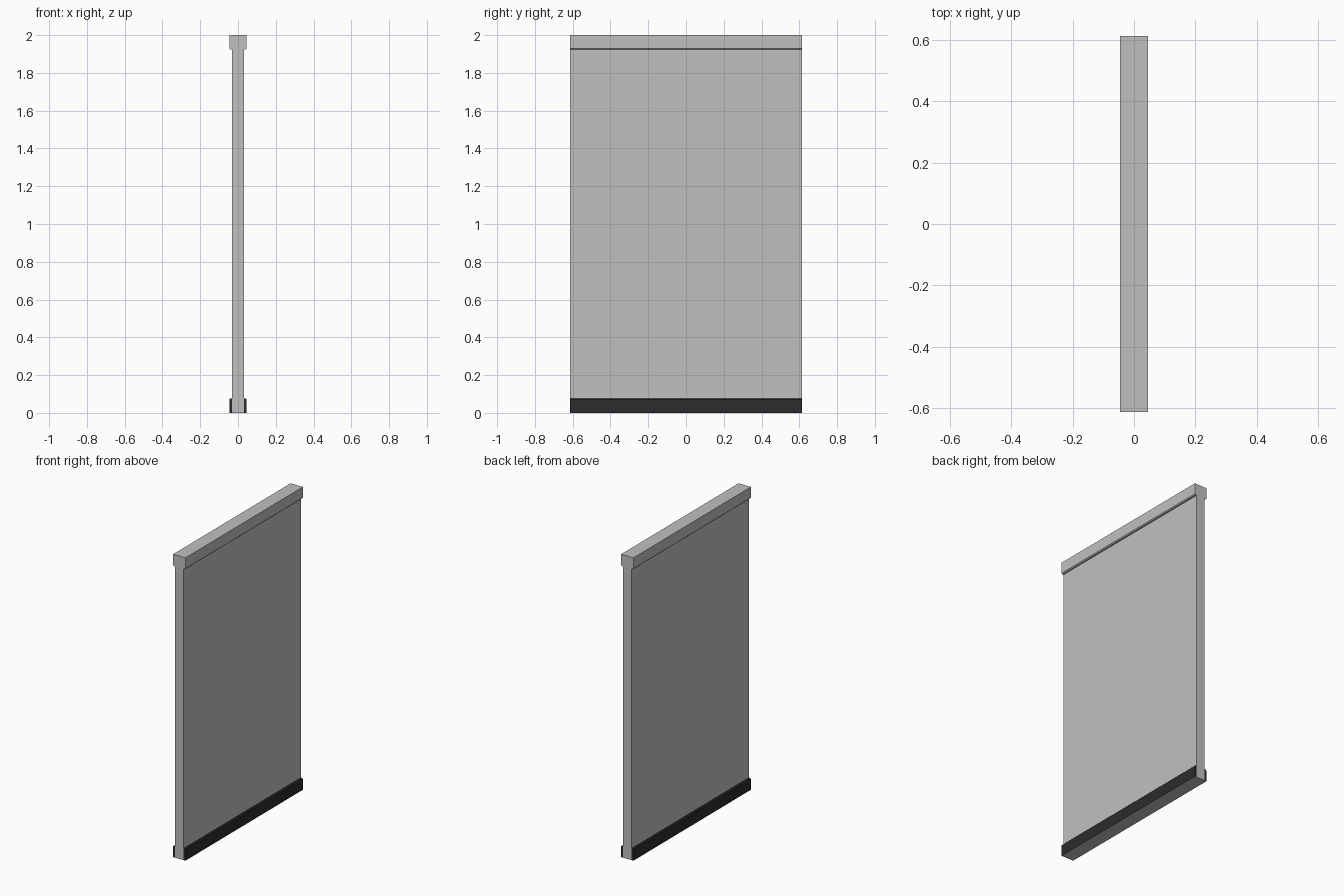
import bpy, bmesh

if "Cube" in bpy.data.objects:
    bpy.data.objects.remove(bpy.data.objects["Cube"])

HALF_LEN = 0.613   # half length along y
CORE = 0.031       # half thickness of the panel
RIM = 0.045        # half thickness of cap and skirting
BAND = 0.077       # height of cap and skirting
CH = 0.006         # small chamfer on the inner edge of the bands


def material(name, value):
    m = bpy.data.materials.new(name)
    m.diffuse_color = (value, value, value, 1)
    m.use_nodes = True
    m.node_tree.nodes["Principled BSDF"].inputs["Base Color"].default_value = m.diffuse_color
    return m


def extrude_profile(name, pts, mat):
    """Extrude an x-z outline along y over the full panel length."""
    bm = bmesh.new()
    face = bm.faces.new([bm.verts.new((x, -HALF_LEN, z)) for x, z in pts])
    ext = bmesh.ops.extrude_face_region(bm, geom=[face])
    moved = [g for g in ext["geom"] if isinstance(g, bmesh.types.BMVert)]
    bmesh.ops.translate(bm, verts=moved, vec=(0, 2 * HALF_LEN, 0))
    bmesh.ops.recalc_face_normals(bm, faces=bm.faces)
    mesh = bpy.data.meshes.new(name)
    bm.to_mesh(mesh)
    bm.free()
    mesh.materials.append(mat)
    ob = bpy.data.objects.new(name, mesh)
    bpy.context.collection.objects.link(ob)
    return ob


grey = material("light grey", 0.527)
dark = material("charcoal", 0.025)

# Panel and top cap as one T-shaped profile
half = [(CORE, 0), (CORE, 2 - BAND), (RIM - CH, 2 - BAND),
        (RIM, 2 - BAND + CH), (RIM, 2)]
extrude_profile("panel_with_cap",
                half + [(-x, z) for x, z in reversed(half)], grey)

# Dark skirting strip on each side of the foot
for side, s in (("right", 1), ("left", -1)):
    strip = extrude_profile(
        "skirting_" + side,
        [(s * CORE, 0), (s * RIM, 0), (s * RIM, BAND - CH),
         (s * (RIM - CH), BAND), (s * CORE, BAND)], dark)
    # Underside matches the panel
    strip.data.materials.append(grey)
    for p in strip.data.polygons:
        if p.normal.z < -0.9:
            p.material_index = 1
